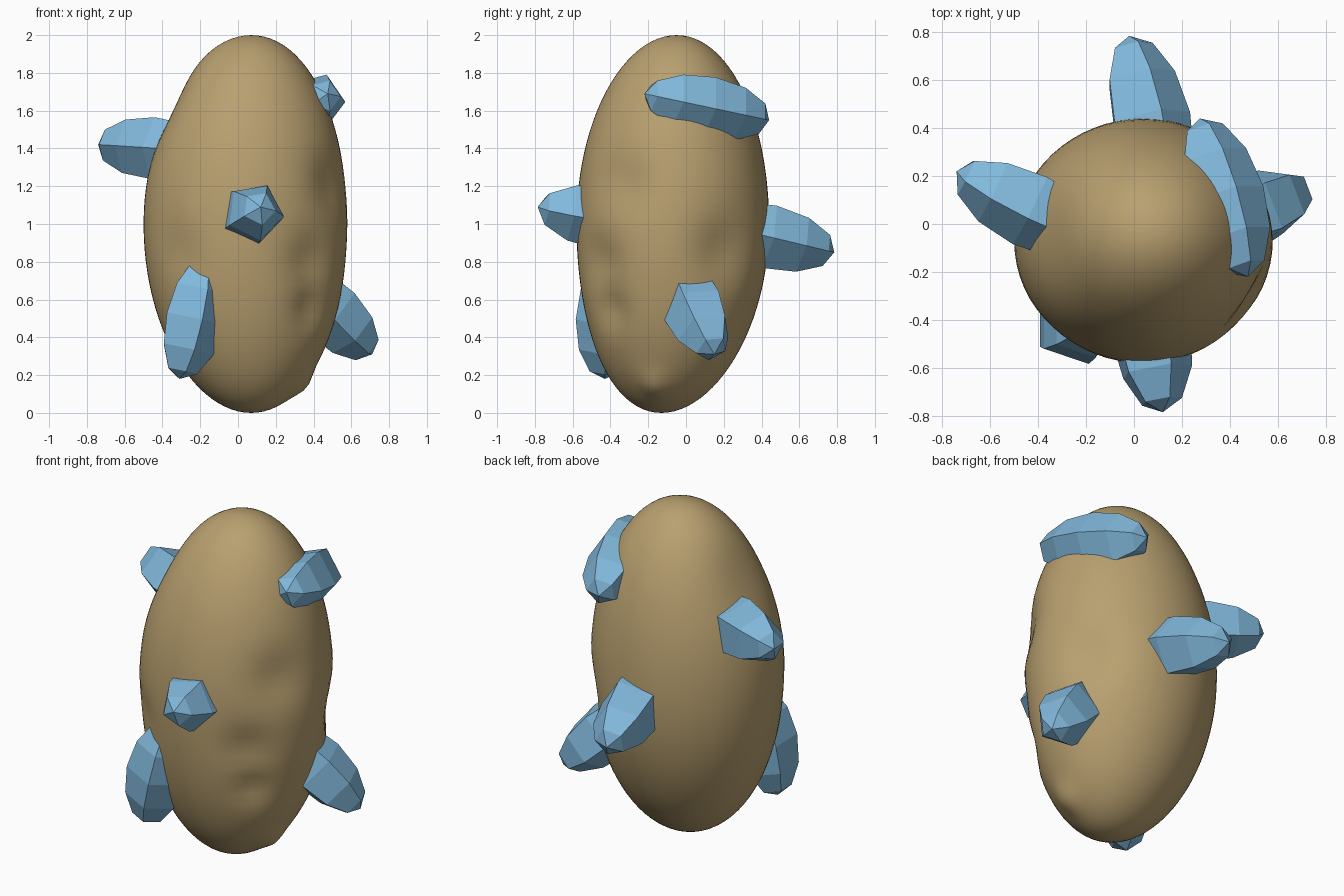
import bpy, bmesh, math
from mathutils import Vector, Matrix

if "Cube" in bpy.data.objects:
    bpy.data.objects.remove(bpy.data.objects["Cube"])


def material(name, color):
    m = bpy.data.materials.new(name)
    m.diffuse_color = color
    m.use_nodes = True
    m.node_tree.nodes["Principled BSDF"].inputs["Base Color"].default_value = m.diffuse_color
    return m


tan = material("tan", (0.48, 0.35, 0.16, 1))
blue = material("blue", (0.22, 0.48, 0.71, 1))


def finish(bm, name, mat, smooth):
    for f in bm.faces:
        f.smooth = smooth
    me = bpy.data.meshes.new(name)
    bm.to_mesh(me)
    bm.free()
    me.materials.append(mat)
    ob = bpy.data.objects.new(name, me)
    bpy.context.collection.objects.link(ob)
    return ob


# Egg-shaped body with shallow dents (negative depth = bump): (centre, radius, depth)
dents = [((0.46, -0.30, 1.20), 0.15, 0.04),
         ((0.37, -0.44, 0.80), 0.13, 0.04),
         ((0.36, -0.38, 0.56), 0.10, 0.045),
         ((0.50, 0.20, 0.85), 0.16, 0.045),
         ((0.36, -0.17, 0.14), 0.08, -0.03),
         ((-0.36, -0.05, 1.62), 0.25, 0.035),
         ((-0.30, -0.45, 0.85), 0.12, 0.02)]
bm = bmesh.new()
bmesh.ops.create_uvsphere(bm, u_segments=64, v_segments=48, radius=1)
for v in bm.verts:
    n = Vector((v.co.x / 0.54, v.co.y / 0.51, v.co.z)).normalized()
    h = v.co.z
    p = Vector((v.co.x * 0.54 + 0.04 + 0.03 * h * h, v.co.y * 0.51 - 0.07, h + 1))
    p.y += (0.02 if h > 0 else 0.06) * h * abs(h)
    q = p.copy()
    for c, r, d in dents:
        p -= n * d * math.exp(-((q - Vector(c)).length / r) ** 2)
    v.co = p
finish(bm, "body", tan, True)


# Five-sided faceted chunks: centre, outer tip, direction of one corner
def chunk(name, centre, tip, corner, radius=0.172):
    centre, tip = Vector(centre), Vector(tip)
    axis = tip - centre
    z = axis.normalized()
    x = Vector(corner)
    x = (x - z * x.dot(z)).normalized()
    y = z.cross(x)
    rot = Matrix((x, y, z)).transposed().to_4x4()
    bm = bmesh.new()
    bmesh.ops.create_uvsphere(bm, u_segments=5, v_segments=6, radius=1)
    # make sure a corner lies on the local x axis
    ring = max(bm.verts, key=lambda v: v.co.xy.length)
    turn = Matrix.Rotation(-math.atan2(ring.co.y, ring.co.x), 4, 'Z')
    size = Matrix.Diagonal((radius, radius, axis.length, 1))
    bm.transform(Matrix.Translation(centre) @ rot @ size @ turn)
    finish(bm, name, blue, False)


chunk("front_chunk", (0.06, -0.44, 1.04), (0.12, -0.785, 1.09), (0.17, 0, -1), 0.18)
chunk("left_chunk", (-0.43, 0.07, 1.40), (-0.74, 0.22, 1.42), (0.1, -1, 0))
chunk("back_chunk", (0.06, 0.43, 0.935), (-0.02, 0.785, 0.85), (1, 0, 0), 0.178)
chunk("lower_right_chunk", (0.49, 0.05, 0.54), (0.71, 0.15, 0.31), (0, -1, -0.15))
chunk("lower_front_chunk", (-0.24, -0.42, 0.50), (-0.31, -0.43, 0.18), (1, 0, 0))
chunk("upper_right_chunk", (0.375, 0.11, 1.62), (0.475, -0.22, 1.69), (1, 0, 0.0))
